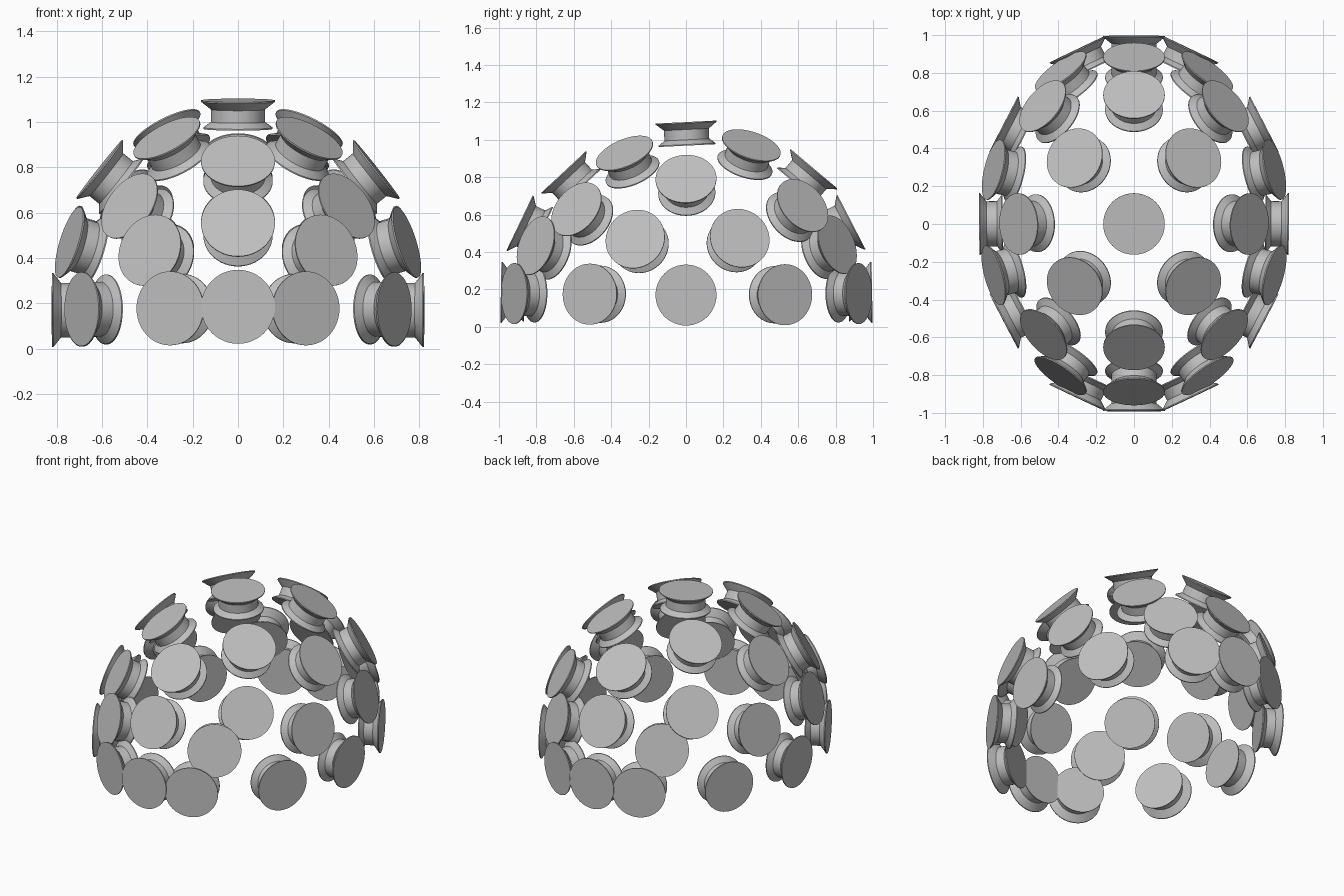
import bpy
import bmesh
import math
from mathutils import Vector

cube = bpy.data.objects.get("Cube")
if cube:
    bpy.data.objects.remove(cube, do_unlink=True)

# Single plain material
grey = bpy.data.materials.new("plain grey")
grey.use_nodes = True
colour = (0.52, 0.52, 0.52, 1)
grey.diffuse_color = colour
grey.node_tree.nodes["Principled BSDF"].inputs["Base Color"].default_value = colour

# Spool profile: radius and height, outer face at the local origin
PROFILE = [(0.163, 0), (0.163, -0.006), (0.12, -0.04),
           (0.12, -0.095), (0.153, -0.12), (0.153, -0.126)]
SIDES = 48


def make_spool_mesh():
    """Lathe the profile about z and close both ends."""
    bm = bmesh.new()
    rings = []
    for radius, height in PROFILE:
        angles = [math.tau * i / SIDES for i in range(SIDES)]
        rings.append([bm.verts.new((radius * math.cos(a), radius * math.sin(a), height))
                      for a in angles])
    for upper, lower in zip(rings, rings[1:]):
        for i in range(SIDES):
            j = (i + 1) % SIDES
            bm.faces.new((upper[i], lower[i], lower[j], upper[j]))
    bm.faces.new(rings[0])
    bm.faces.new(rings[-1][::-1])
    bmesh.ops.recalc_face_normals(bm, faces=bm.faces)
    mesh = bpy.data.meshes.new("spool")
    bm.to_mesh(mesh)
    bm.free()
    mesh.materials.append(grey)
    return mesh


# Outer face centres on the model's left half, row by row; x is mirrored
ROWS = {
    "bottom": [(0, -0.99, 0.185), (0.3, -0.92, 0.178), (0.69, -0.515, 0.175),
               (0.82, 0, 0.17), (0.69, 0.53, 0.172), (0.3, 0.925, 0.178),
               (0, 0.995, 0.185)],
    "lower": [(0, -0.89, 0.555), (0.39, -0.805, 0.435), (0.745, -0.272, 0.47),
              (0.745, 0.288, 0.475), (0.39, 0.81, 0.44), (0, 0.885, 0.56)],
    "middle": [(0, -0.655, 0.828), (0.48, -0.587, 0.63), (0.612, 0, 0.792),
               (0.485, 0.625, 0.65), (0, 0.685, 0.845)],
    "upper": [(0.315, -0.33, 0.93), (0.315, 0.35, 0.972)],
    "top": [(0, 0, 1.095)],
}
DOME_CENTRE = Vector((0, 0.01, 0.17))
DOME_RADII = Vector((0.82, 0.99, 0.93))


def dome_normal(point):
    """Outward direction of the dome, leaning very slightly forward."""
    offset = point - DOME_CENTRE
    normal = Vector([d / r ** 2 for d, r in zip(offset, DOME_RADII)]).normalized()
    normal.y -= 0.04 * normal.z
    return normal.normalized()


spool_mesh = make_spool_mesh()
spools = []
for row, points in ROWS.items():
    for x, y, z in points:
        for side in ((1, -1) if x else (1,)):
            centre = Vector((x * side, y, z))
            spool = bpy.data.objects.new(row + "_spool", spool_mesh)
            spool.location = centre
            spool.rotation_euler = dome_normal(centre).to_track_quat("Z", "Y").to_euler()
            bpy.context.collection.objects.link(spool)
            spools.append(spool)

# Round the lathe sides while keeping the rims crisp (the mesh is shared)
bpy.ops.object.select_all(action="DESELECT")
spools[0].select_set(True)
bpy.context.view_layer.objects.active = spools[0]
bpy.ops.object.shade_smooth_by_angle(angle=math.radians(30))
